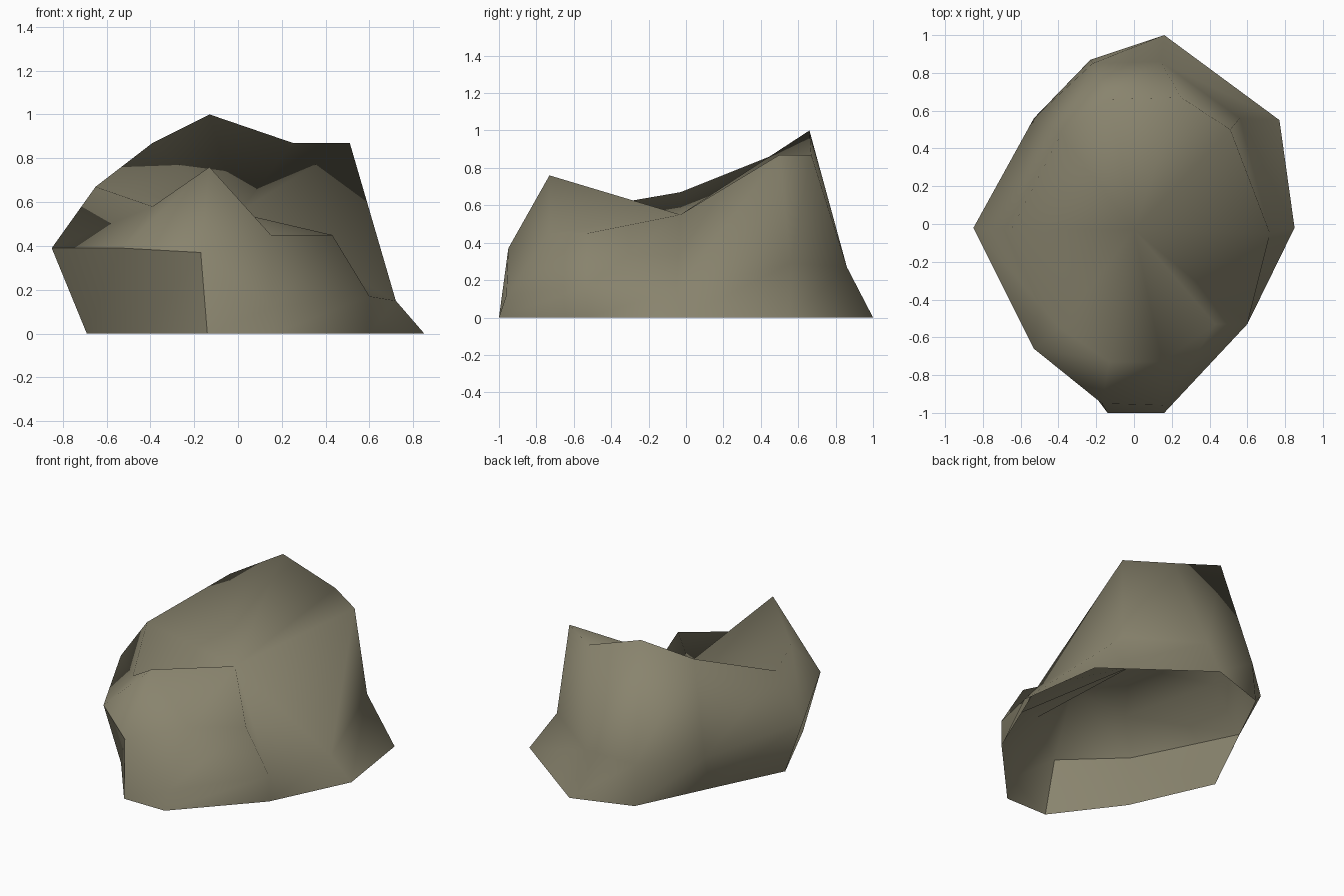
import bpy
import bmesh

default = bpy.data.objects.get("Cube")
if default:
    bpy.data.objects.remove(default, do_unlink=True)

# Stone colour
stone = bpy.data.materials.new("olive_grey_stone")
stone.use_nodes = True
colour = (0.25, 0.23, 0.155, 1)
stone.diffuse_color = colour
shader = next(n for n in stone.node_tree.nodes if n.type == 'BSDF_PRINCIPLED')
shader.inputs["Base Color"].default_value = colour
shader.inputs["Roughness"].default_value = 0.9

# Three matching contours, counterclockwise from the front
foot = [(-.14, -1, 0), (.16, -1, 0), (.6, -.53, 0), (.85, -.02, 0), (.77, .55, 0),
        (.16, 1, 0), (-.23, .87, 0), (-.46, .4, 0), (-.69, -.06, 0), (-.45, -.59, 0)]
waist = [(-.17, -.95, .37), (.16, -.96, .12), (.6, -.53, .17), (.72, -.05, .15),
         (.56, .56, .29), (.14, .86, .27), (-.22, .85, .27), (-.53, .56, .28),
         (-.85, -.02, .39), (-.53, -.66, .39)]
crest = [(-.13, -.73, .76), (.15, -.73, .45), (.43, -.53, .45), (0, -.03, .55),
         (.51, .5, .87), (.25, .67, .87), (-.13, .66, 1), (-.39, .47, .87),
         (-.65, -.03, .67), (-.39, -.55, .58)]

bm = bmesh.new()
low, mid, top = [[bm.verts.new(p) for p in ring] for ring in (foot, waist, crest)]
count = len(foot)


def loft(lower, upper):
    """Join two contours with a band of triangles."""
    for i in range(count):
        j = (i + 1) % count
        bm.faces.new((lower[i], lower[j], upper[j]))
        bm.faces.new((lower[i], upper[j], upper[i]))


# Sides, open underneath
loft(low, mid)
loft(mid, top)

# Hollow top, fanned out from the saddle point of the crest
saddle = 3
for step in range(1, count - 1):
    a = top[(saddle + step) % count]
    b = top[(saddle + step + 1) % count]
    bm.faces.new((top[saddle], a, b))

# Smooth stone with a hard lip around the front left undercut
for face in bm.faces:
    face.smooth = True
lip = [low[0], mid[0], mid[-1], mid[-2], low[-2]]
for a, b in zip(lip, lip[1:]):
    edge = bm.edges.get((a, b))
    if edge:
        edge.smooth = False

mesh = bpy.data.meshes.new("boulder")
bm.to_mesh(mesh)
bm.free()
mesh.materials.append(stone)
boulder = bpy.data.objects.new("boulder", mesh)
bpy.context.collection.objects.link(boulder)
